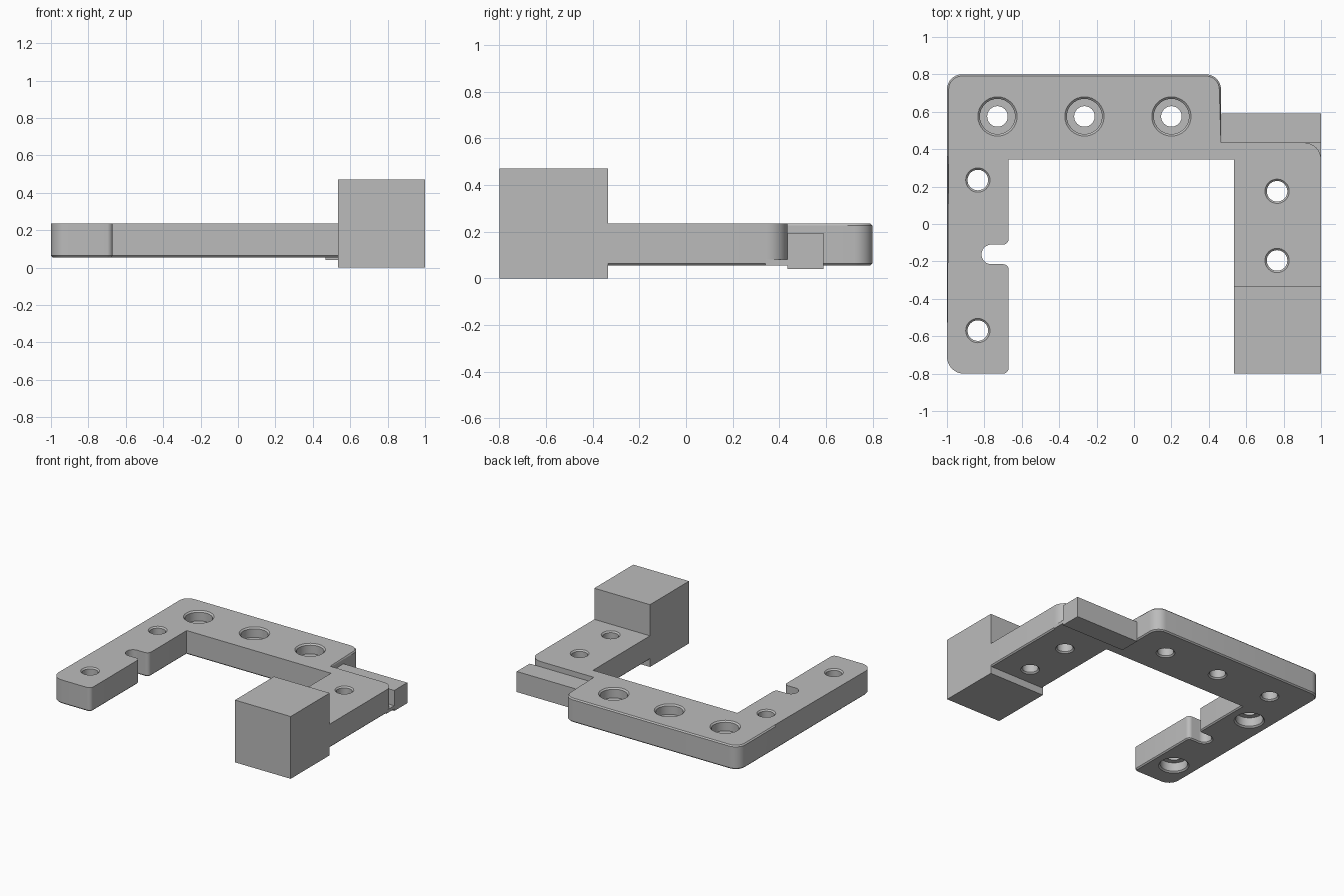
import bpy, bmesh, math
from mathutils import Vector

if "Cube" in bpy.data.objects:
    bpy.data.objects.remove(bpy.data.objects["Cube"])

grey = bpy.data.materials.new("light_grey")
grey.diffuse_color = (0.5, 0.5, 0.5, 1)
grey.use_nodes = True
grey.node_tree.nodes["Principled BSDF"].inputs["Base Color"].default_value = grey.diffuse_color

Z0, Z1 = 0.055, 0.235  # plate bottom and top


def make_object(name, bm):
    bmesh.ops.recalc_face_normals(bm, faces=bm.faces)
    mesh = bpy.data.meshes.new(name)
    bm.to_mesh(mesh)
    bm.free()
    mesh.materials.append(grey)
    ob = bpy.data.objects.new(name, mesh)
    bpy.context.collection.objects.link(ob)
    return ob


def box(name, lo, hi):
    bm = bmesh.new()
    bmesh.ops.create_cube(bm, size=1)
    for v in bm.verts:
        v.co = [lo[i] if v.co[i] < 0 else hi[i] for i in range(3)]
    return make_object(name, bm)


def rounded(corners, steps=8):
    """Outline with each (x, y, radius) corner replaced by an arc."""
    pts = []
    for i, (x, y, r) in enumerate(corners):
        p = Vector((x, y))
        if r == 0:
            pts.append(p)
            continue
        a = (Vector(corners[i - 1][:2]) - p).normalized()
        b = (Vector(corners[(i + 1) % len(corners)][:2]) - p).normalized()
        c = p + (a + b) * r
        for k in range(steps + 1):
            t = k / steps * math.pi / 2
            pts.append(c - b * r * math.cos(t) - a * r * math.sin(t))
    return pts


def lathe(bm, x, y, profile, n=32):
    """Closed turned solid from (radius, z) pairs."""
    rings = [[bm.verts.new((x + r * math.cos(2 * math.pi * k / n),
                            y + r * math.sin(2 * math.pi * k / n), z))
              for k in range(n)] for r, z in profile]
    for lo, hi in zip(rings, rings[1:]):
        for k in range(n):
            j = (k + 1) % n
            bm.faces.new((lo[k], lo[j], hi[j], hi[k]))
    bm.faces.new(rings[0][::-1])
    bm.faces.new(rings[-1])


# U-shaped plate with rounded corners and a round-ended slot
outline = rounded([
    (-1, -0.8, 0.09), (-0.67, -0.8, 0.03),
    (-0.67, -0.215, 0.03), (-0.815, -0.215, 0.052),
    (-0.815, -0.11, 0.052), (-0.67, -0.11, 0.03),
    (-0.67, 0.345, 0), (0.535, 0.345, 0), (0.535, -0.36, 0),
    (1, -0.36, 0), (1, 0.435, 0.09), (0.465, 0.435, 0),
    (0.465, 0.8, 0.08), (-1, 0.8, 0.08), (-1, 0.36, 0)])
bm = bmesh.new()
base = bm.faces.new([bm.verts.new((p.x, p.y, Z0)) for p in outline])
top = bmesh.ops.extrude_face_region(bm, geom=[base])["geom"]
bmesh.ops.translate(bm, verts=[g for g in top if isinstance(g, bmesh.types.BMVert)],
                    vec=(0, 0, Z1 - Z0))
bmesh.ops.recalc_face_normals(bm, faces=bm.faces)


# Chamfers: whole lower rim, and the upper rim of the rear bar
def on_rim(e):
    a, b = e.verts
    if abs(a.co.z - b.co.z) > 0.01:
        return False
    if a.co.z < 0.1:
        return True
    mid = (a.co + b.co) / 2
    return mid.y > 0.44 and min(a.co.y, b.co.y) > 0.355


bmesh.ops.bevel(bm, geom=[e for e in bm.edges if on_rim(e)], offset=0.009,
                segments=1, affect='EDGES', clamp_overlap=False)
plate = make_object("bracket_plate", bm)

# Screw holes
E, R, C = 0.03, 0.055, 0.01  # overshoot, hole radius, chamfer
low = [(R + C, Z0 - E), (R + C, Z0), (R, Z0 + C)]
high = [(R, Z1 - C), (R + C, Z1), (R + C, Z1 + E)]
cut = bmesh.new()
for x in (-0.73, -0.265, 0.2):  # counterbored from above
    lathe(cut, x, 0.575, low + [(R, Z1 - 0.075), (0.094, Z1 - 0.075),
                                (0.094, Z1 - C), (0.105, Z1), (0.105, Z1 + E)])
for y in (0.235, -0.57):  # counterbored from below
    lathe(cut, -0.835, y, [(0.105, Z0 - E), (0.105, Z0), (0.094, Z0 + C),
                           (0.094, Z0 + 0.075), (R, Z0 + 0.075)] + high)
for y in (0.175, -0.195):  # plain through holes
    lathe(cut, 0.765, y, low + high)
cutter = make_object("hole_cutter", cut)
cutter.hide_render = True

mod = plate.modifiers.new("holes", 'BOOLEAN')
mod.operation = 'DIFFERENCE'
mod.solver = 'EXACT'
mod.object = cutter
bpy.context.view_layer.objects.active = plate
plate.select_set(True)
bpy.ops.object.modifier_apply(modifier=mod.name)
bpy.data.objects.remove(cutter)
bpy.ops.object.select_all(action='DESELECT')
plate.select_set(True)
bpy.ops.object.shade_smooth_by_angle(angle=math.radians(25))

# Tall end block, rear ledge and the square foot under the rounded corner
box("end_block", (0.535, -0.8, 0), (1, -0.335, 0.47))
box("rear_ledge", (0.468, 0.435, 0.04), (1, 0.59, 0.195))
box("corner_foot", (0.9, 0.34, Z0), (1, 0.435, 0.08))
